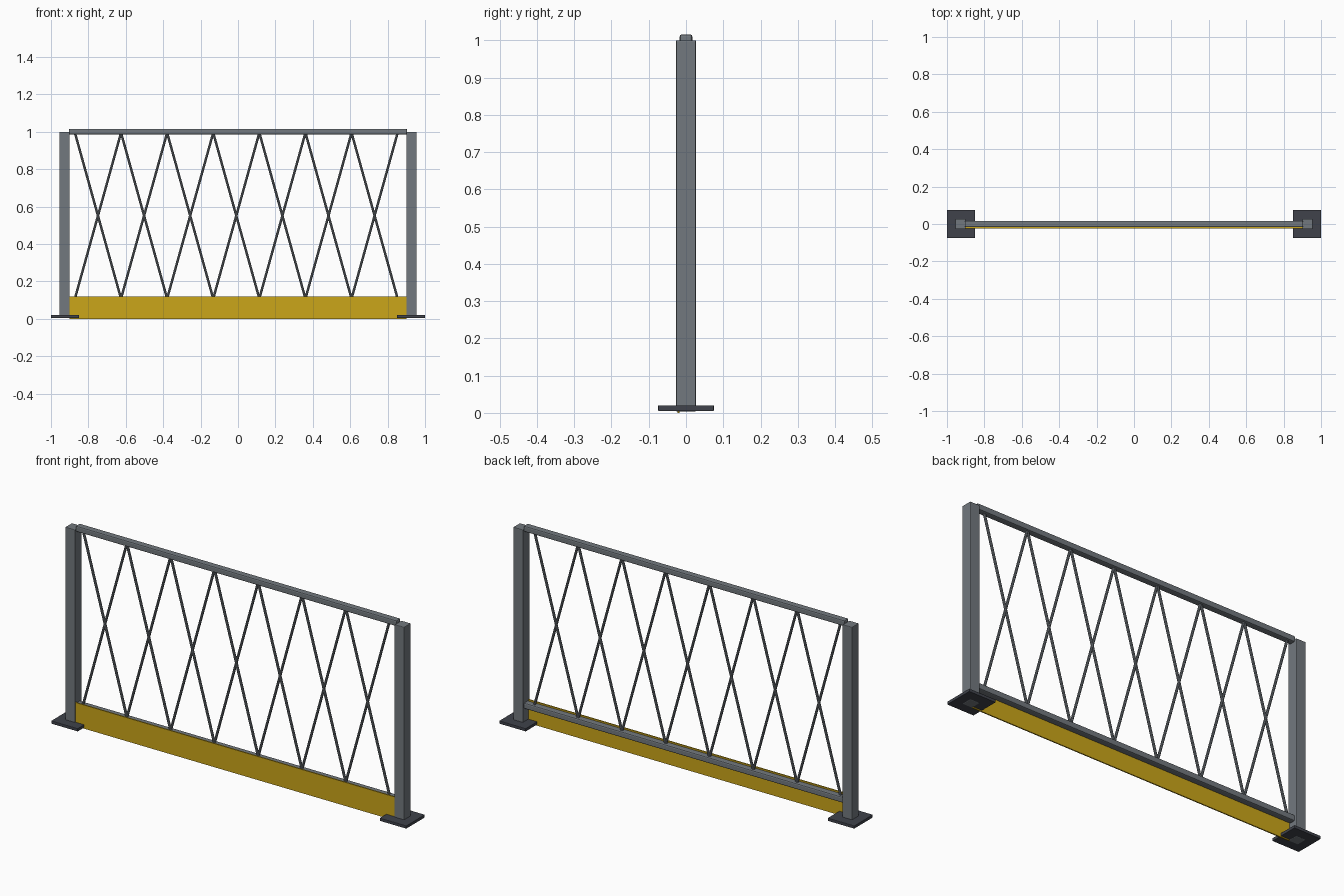
import bpy
from mathutils import Vector

if "Cube" in bpy.data.objects:
    bpy.data.objects.remove(bpy.data.objects["Cube"])


def material(name, rgb):
    m = bpy.data.materials.new(name)
    m.diffuse_color = (*rgb, 1)
    m.use_nodes = True
    m.node_tree.nodes["Principled BSDF"].inputs["Base Color"].default_value = m.diffuse_color
    return m


STEEL = material("steel_grey", (0.17, 0.19, 0.21))
DARK = material("dark_steel", (0.05, 0.055, 0.07))
YELLOW = material("safety_yellow", (0.60, 0.38, 0.01))


def box(name, lo, hi, mat, bevel=0.0):
    lo, hi = Vector(lo), Vector(hi)
    bpy.ops.mesh.primitive_cube_add(size=1, location=(lo + hi) / 2)
    ob = bpy.context.object
    ob.name = name
    ob.scale = hi - lo
    bpy.ops.object.transform_apply(location=False, rotation=False, scale=True)
    if bevel:
        mod = ob.modifiers.new("edge_bevel", 'BEVEL')
        mod.width = bevel
        mod.segments = 2
    ob.data.materials.append(mat)
    return ob


def rod(name, a, b, radius):
    a, b = Vector(a), Vector(b)
    d = b - a
    bpy.ops.mesh.primitive_cylinder_add(vertices=8, radius=radius, depth=d.length,
                                        location=(a + b) / 2)
    ob = bpy.context.object
    ob.name = name
    ob.rotation_euler = d.to_track_quat('Z', 'Y').to_euler()
    ob.data.materials.append(STEEL)
    bpy.ops.object.shade_smooth_by_angle()


# posts and base plates at both ends
for side, x in (("left", -0.927), ("right", 0.927)):
    box(f"{side}_post", (x - 0.027, -0.027, 0.004), (x + 0.027, 0.027, 1.0), STEEL, 0.003)
    cx = -0.925 if x < 0 else 0.925
    box(f"{side}_base_plate", (cx - 0.075, -0.075, 0.005), (cx + 0.075, 0.075, 0.02), DARK, 0.002)

# top and bottom rails
for name, top in (("top_rail", 1.016), ("bottom_rail", 0.115)):
    box(name, (-0.904, -0.017, top - 0.03), (0.904, 0.017, top), STEEL, 0.006)

# toe board in front of the bottom rail
box("toe_board", (-0.9, -0.023, 0.0), (0.9, -0.017, 0.12), YELLOW)

# crossed infill rods, seven bays
pitch = 0.2465
for i in range(7):
    x0 = -0.872 + i * pitch
    x1 = x0 + pitch
    rod(f"falling_rod_{i}", (x0, 0, 0.995), (x1, 0, 0.108), 0.0065)
    rod(f"rising_rod_{i}", (x0, 0, 0.108), (x1, 0, 0.995), 0.0065)
